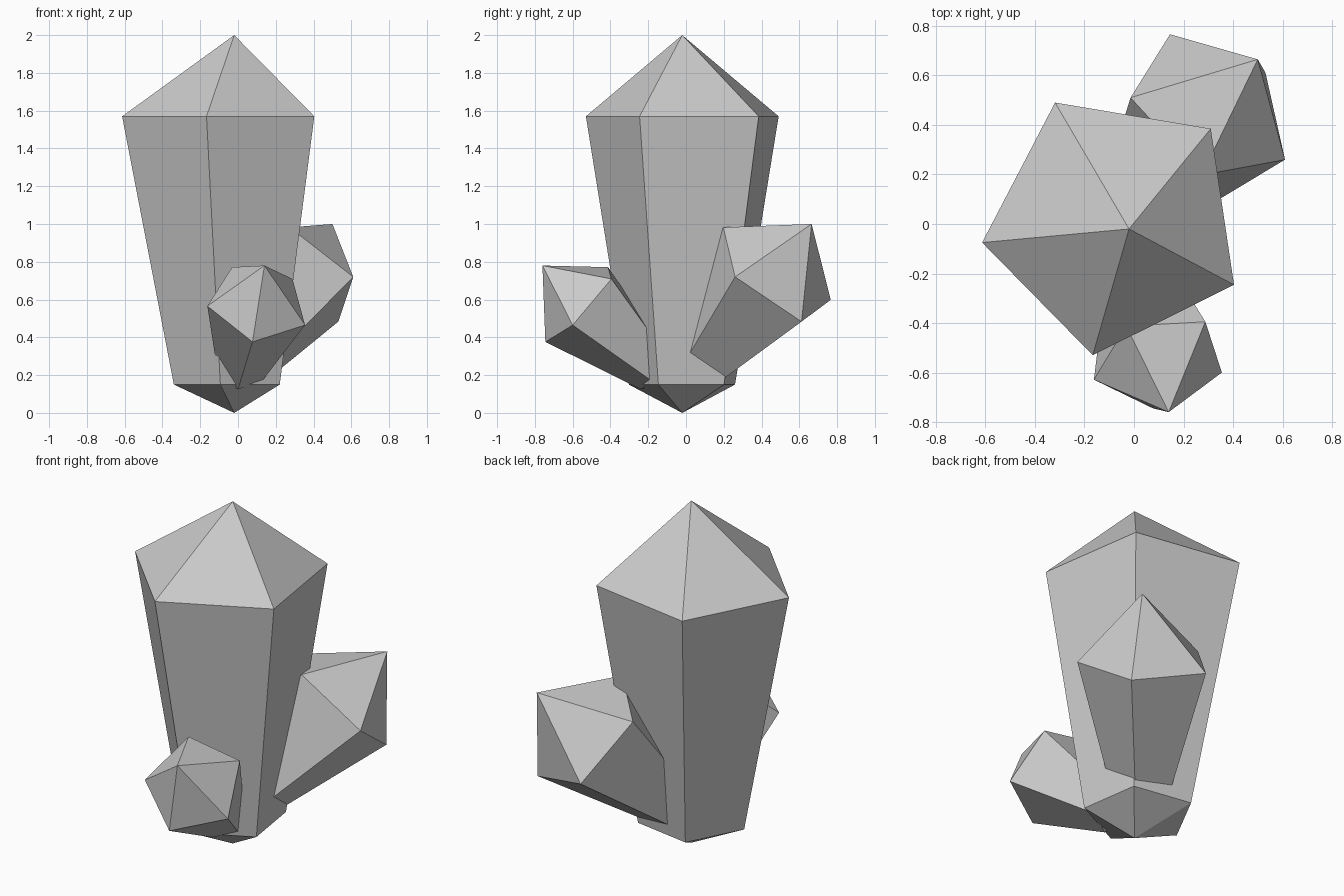
import bpy, bmesh, math
from mathutils import Vector, Matrix

if "Cube" in bpy.data.objects:
    bpy.data.objects.remove(bpy.data.objects["Cube"])


def crystal(name, centre, axis, spoke, tip, low_centre, taper, base):
    """Five-sided tapered crystal: upper ring, pointed tip, smaller lower ring, pointed base."""
    c, low, axis = Vector(centre), Vector(low_centre), Vector(axis).normalized()
    spoke = Vector(spoke)
    bm = bmesh.new()
    turns = [Matrix.Rotation(math.tau * i / 5, 3, axis) @ spoke for i in range(5)]
    upper = [bm.verts.new(c + s) for s in turns]
    lower = [bm.verts.new(low + s * taper) for s in turns]
    top, bottom = bm.verts.new(tip), bm.verts.new(base)
    for i in range(5):
        j = (i + 1) % 5
        bm.faces.new((lower[i], lower[j], upper[j], upper[i]))
        bm.faces.new((upper[i], upper[j], top))
        bm.faces.new((lower[j], lower[i], bottom))
    bmesh.ops.recalc_face_normals(bm, faces=bm.faces)
    mesh = bpy.data.meshes.new(name)
    bm.to_mesh(mesh)
    bm.free()
    bpy.context.collection.objects.link(bpy.data.objects.new(name, mesh))


def leaning_crystal(name, centre, axis, spoke, tip, reach):
    """Side crystal whose root tapers back along its axis into the main crystal."""
    c, n = Vector(centre), Vector(axis).normalized()
    crystal(name, c, n, spoke, tip, c - n * reach * 0.55, 0.45, c - n * reach * 0.62)


# Tall upright crystal
crystal("main_crystal", (-0.077, 0.005, 1.57), (0, 0, 1), (0.387, 0.38, 0),
        (-0.02, -0.02, 2.0), (-0.044, -0.008, 0.15), 0.551, (-0.02, -0.02, 0))

# Two smaller crystals growing out of its foot
leaning_crystal("back_crystal", (0.309, 0.469, 0.738), (0.437, 0.568, 0.697),
                (0.301, -0.209, -0.018), (0.50, 0.665, 1.0), 1.28)
leaning_crystal("front_crystal", (0.106, -0.559, 0.58), (0.169, -0.731, 0.66),
                (0.249, -0.041, -0.115), (0.14, -0.76, 0.78), 1.0)
